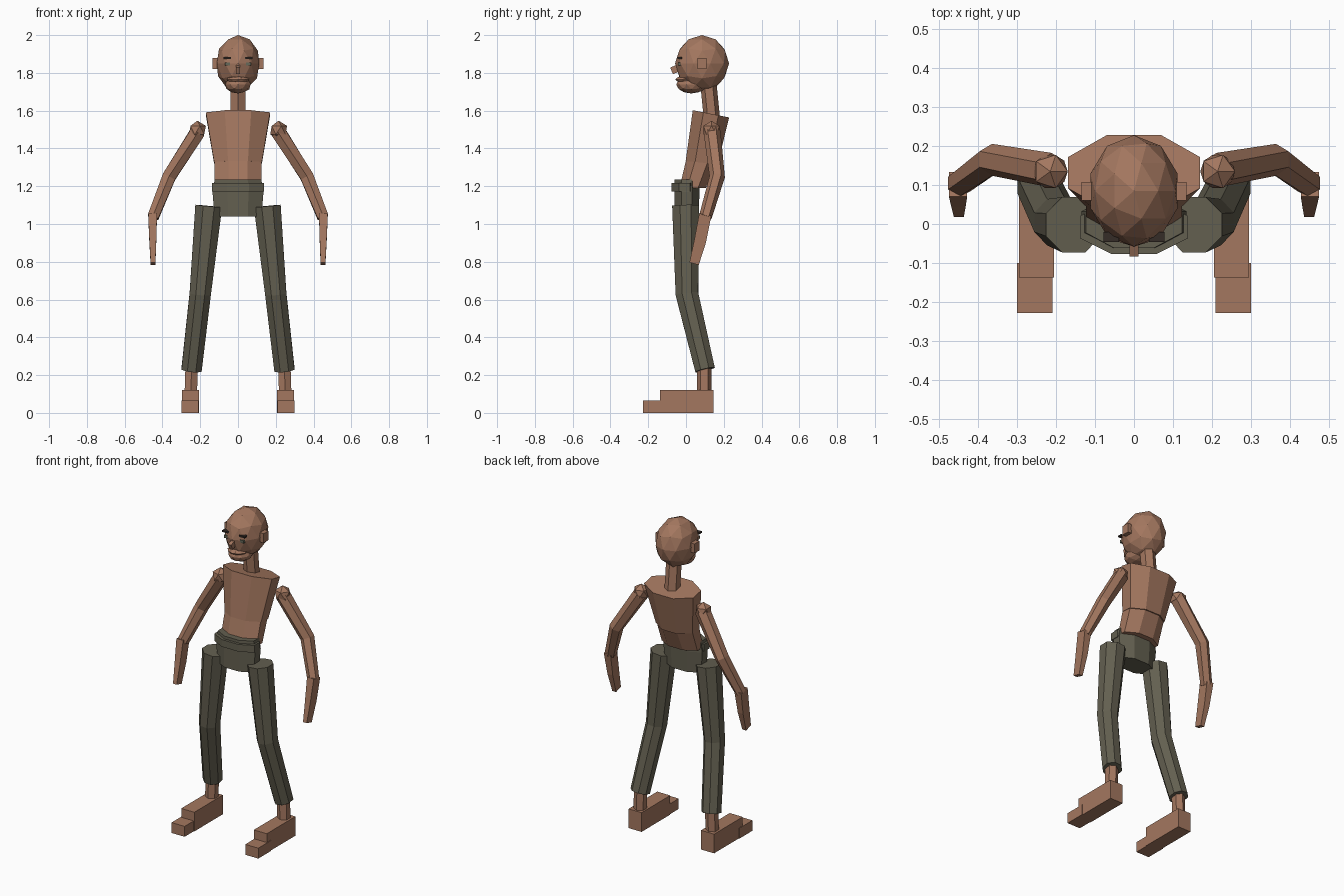
import bpy, bmesh, math
from mathutils import Vector, Matrix

if "Cube" in bpy.data.objects:
    bpy.data.objects.remove(bpy.data.objects["Cube"])


def material(name, rgb):
    m = bpy.data.materials.new(name)
    m.diffuse_color = (*rgb, 1)
    m.use_nodes = True
    m.node_tree.nodes["Principled BSDF"].inputs["Base Color"].default_value = m.diffuse_color
    return m


SKIN = material("skin", (0.37, 0.185, 0.115))
CLOTH = material("trouser_cloth", (0.125, 0.115, 0.08))
BROW = material("brow_dark", (0.035, 0.025, 0.02))
EYE = material("eye_grey_green", (0.13, 0.14, 0.10))


def finish(name, bm, mat):
    bmesh.ops.recalc_face_normals(bm, faces=bm.faces)
    me = bpy.data.meshes.new(name)
    bm.to_mesh(me)
    bm.free()
    me.materials.append(mat)
    ob = bpy.data.objects.new(name, me)
    bpy.context.collection.objects.link(ob)
    return ob


def tube(name, points, radii, sides, mat, normals=None):
    """Capped tube through points; each radius is (across x, across y)."""
    pts = [Vector(p) for p in points]
    bm = bmesh.new()
    rings = []
    for i, p in enumerate(pts):
        if normals:
            n = Vector(normals[i]).normalized()
        else:
            a, b = pts[max(i - 1, 0)], pts[min(i + 1, len(pts) - 1)]
            n = (a - b).normalized()
        u = (Vector((1, 0, 0)) - n * n.x).normalized()
        v = n.cross(u)
        ring = []
        for k in range(sides):
            t = 2 * math.pi * (k + 0.5) / sides
            ring.append(bm.verts.new(p + u * radii[i][0] * math.cos(t) + v * radii[i][1] * math.sin(t)))
        rings.append(ring)
    for r0, r1 in zip(rings, rings[1:]):
        for k in range(sides):
            j = (k + 1) % sides
            bm.faces.new((r0[k], r0[j], r1[j], r1[k]))
    bm.faces.new(rings[0])
    bm.faces.new(rings[-1])
    return finish(name, bm, mat)


def box(name, lo, hi, mat, tilt=0):
    lo, hi = Vector(lo), Vector(hi)
    bm = bmesh.new()
    bmesh.ops.create_cube(bm, size=1)
    mtx = Matrix.Translation((lo + hi) / 2) @ Matrix.Rotation(tilt, 4, 'X') @ Matrix.Diagonal((*(hi - lo), 1))
    bmesh.ops.transform(bm, matrix=mtx, verts=bm.verts)
    return finish(name, bm, mat)


def ball(name, centre, radii, subdivisions, mat):
    bm = bmesh.new()
    bmesh.ops.create_icosphere(bm, subdivisions=subdivisions, radius=1)
    mtx = Matrix.Translation(centre) @ Matrix.Diagonal((*radii, 1))
    bmesh.ops.transform(bm, matrix=mtx, verts=bm.verts)
    return finish(name, bm, mat)


UP = (0, 0, 1)

# Head, jaw, lip, nose and neck
ball("head", (0, 0.085, 1.85), (0.118, 0.143, 0.15), 2, SKIN)
ball("jaw", (0, 0.028, 1.738), (0.07, 0.08, 0.047), 2, SKIN)
ball("upper_lip", (0, 0.0, 1.765), (0.062, 0.058, 0.02), 2, SKIN)
box("nose", (-0.011, -0.078, 1.80), (0.011, -0.035, 1.838), SKIN, tilt=0.4)
tube("neck", [(0, 0.12, 1.73), (0, 0.137, 1.56)], [(0.045, 0.043)] * 2, 6, SKIN)

# Torso in two sections, leaning back toward the shoulders
tube("chest", [(0, 0.132, 1.583), (0, 0.083, 1.325)], [(0.184, 0.106), (0.137, 0.092)], 8, SKIN,
     [(0, 0.2, 1), (0, 0.1, 1)])
tube("belly", [(0, 0.081, 1.33), (0, 0.035, 1.19)], [(0.134, 0.088), (0.134, 0.075)], 8, SKIN,
     [(0, 0.1, 1), UP])

# Trouser seat with belt
tube("trouser_seat", [(0, 0.005, 1.235), (0, 0.005, 1.17), (0, 0.002, 1.04)],
     [(0.134, 0.072), (0.146, 0.072), (0.135, 0.07)], 8, CLOTH, [UP] * 3)
tube("belt", [(0, -0.008, 1.217), (0, -0.008, 1.172)], [(0.15, 0.075)] * 2, 8, CLOTH, [UP] * 2)

for s, side in ((1, "left"), (-1, "right")):
    # Face details on each side
    box(side + "_ear", (s * 0.122 - 0.013, 0.06, 1.82), (s * 0.122 + 0.013, 0.108, 1.878), SKIN)
    box(side + "_eye", (s * 0.056 - 0.013, -0.042, 1.838), (s * 0.056 + 0.013, -0.02, 1.855), EYE)
    box(side + "_brow", (s * 0.058 - 0.02, -0.046, 1.874), (s * 0.058 + 0.02, -0.02, 1.884), BROW)

    # Arm
    ball(side + "_shoulder", (s * 0.215, 0.135, 1.497), (0.05, 0.05, 0.05), 1, SKIN)
    tube(side + "_arm", [(s * 0.212, 0.138, 1.49), (s * 0.365, 0.165, 1.25), (s * 0.45, 0.102, 1.035)],
         [(0.045, 0.045), (0.041, 0.041), (0.034, 0.034)], 6, SKIN)
    tube(side + "_hand", [(s * 0.452, 0.102, 1.05), (s * 0.451, 0.075, 0.91), (s * 0.45, 0.043, 0.79)],
         [(0.033, 0.046), (0.026, 0.045), (0.018, 0.036)], 4, SKIN)

    # Trouser leg
    tube(side + "_trouser_leg", [(s * 0.155, -0.002, 1.095), (s * 0.2, 0.005, 0.63), (s * 0.246, 0.101, 0.228)],
         [(0.077, 0.077), (0.061, 0.065), (0.058, 0.057)], 8, CLOTH)

    # Ankle and stepped foot
    tube(side + "_ankle", [(s * 0.245, 0.097, 0.26), (s * 0.25, 0.097, 0.10)], [(0.038, 0.038)] * 2, 6, SKIN)
    box(side + "_foot", (s * 0.251 - 0.045, -0.138, 0), (s * 0.251 + 0.045, 0.145, 0.12), SKIN)
    box(side + "_toes", (s * 0.255 - 0.045, -0.228, 0), (s * 0.255 + 0.045, -0.10, 0.065), SKIN)
